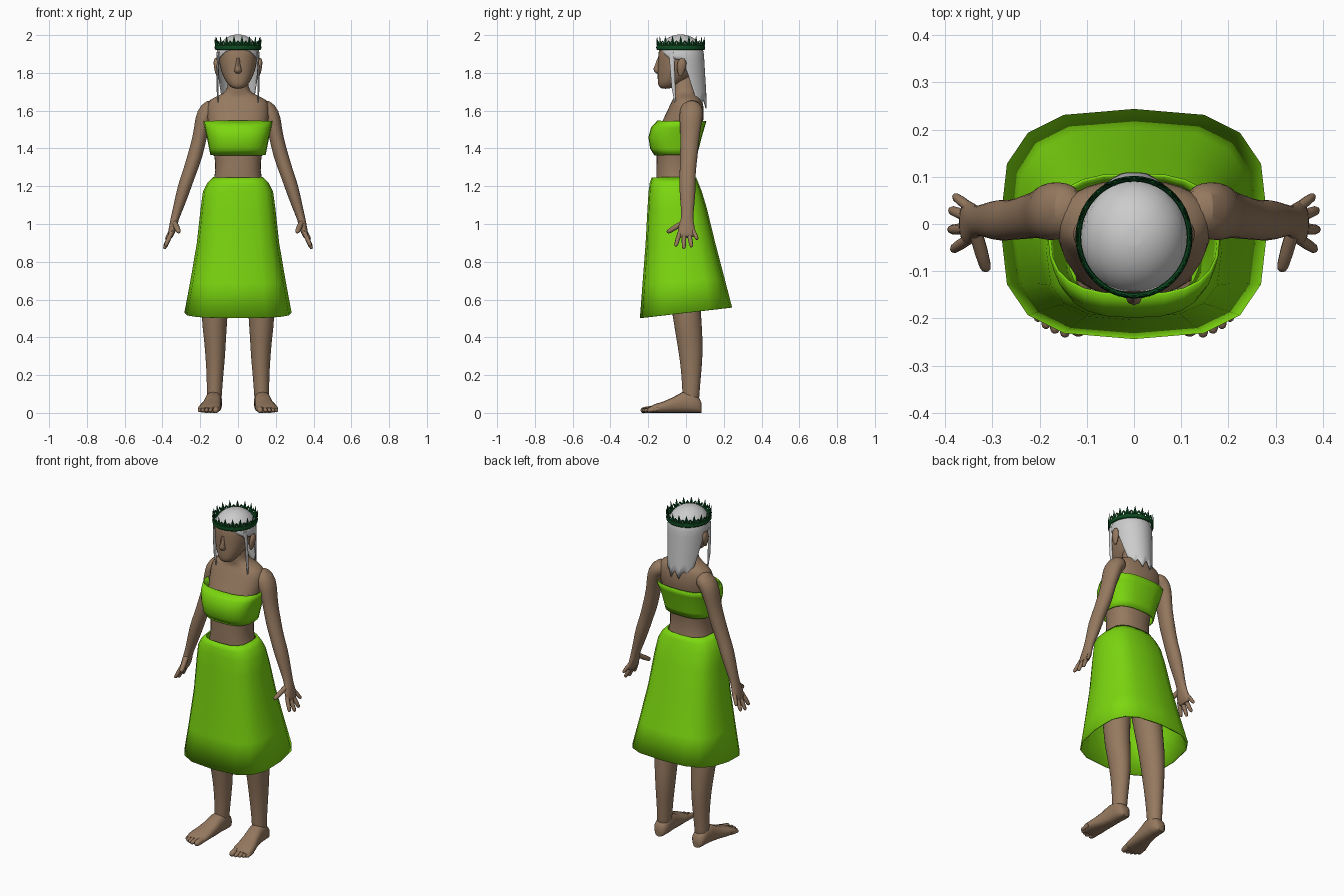
import bpy, bmesh, math
from mathutils import Vector

X, Y, Z = Vector((1, 0, 0)), Vector((0, 1, 0)), Vector((0, 0, 1))


def material(name, rgb):
    m = bpy.data.materials.new(name)
    m.diffuse_color = (*rgb, 1)
    return m


SKIN = material("skin", (0.30, 0.19, 0.115))
CLOTH = material("lime_cloth", (0.20, 0.68, 0.005))
LEAF = material("dark_leaf", (0.004, 0.07, 0.015))


def finish(name, bm, mat=None, mirror=False, thick=0, sub=0, angle=50):
    bmesh.ops.recalc_face_normals(bm, faces=bm.faces)
    me = bpy.data.meshes.new(name)
    bm.to_mesh(me)
    bm.free()
    me.shade_smooth()
    me.set_sharp_from_angle(angle=math.radians(angle))
    ob = bpy.data.objects.new(name, me)
    bpy.context.collection.objects.link(ob)
    if mat:
        me.materials.append(mat)
    if sub:
        ob.modifiers.new("smooth", 'SUBSURF').levels = sub
        ob.modifiers["smooth"].render_levels = sub
    if thick:
        s = ob.modifiers.new("thickness", 'SOLIDIFY')
        s.thickness, s.offset = thick, 0
    if mirror:
        ob.modifiers.new("mirror", 'MIRROR')
    return ob


def ring(c, u, v, ru, rv, n=16, p=2):
    """Superellipse cross-section."""
    pts = []
    for k in range(n):
        a = 2 * math.pi * k / n
        s, t = math.cos(a), math.sin(a)
        pts.append(c + u * ru * math.copysign(abs(s) ** (2 / p), s)
                   + v * rv * math.copysign(abs(t) ** (2 / p), t))
    return pts


def skin_rings(bm, rings, caps=True):
    rows = [[bm.verts.new(p) for p in r] for r in rings]
    n = len(rows[0])
    for a, b in zip(rows, rows[1:]):
        for k in range(n):
            bm.faces.new((a[k], a[(k + 1) % n], b[(k + 1) % n], b[k]))
    if caps:
        bm.faces.new(rows[0])
        bm.faces.new(rows[-1])


def stack(name, rows, mat, n=16, p=2, caps=True, **kw):
    """Rows (z, half width, front y, back y, hem tilt) stacked upward."""
    bm, rings = bmesh.new(), []
    for z, rx, yf, yb, *tilt in rows:
        r = ring(Vector((0, (yf + yb) / 2, z)), X, Y, rx, (yb - yf) / 2, n, p)
        for q in r:
            q.z += (tilt[0] if tilt else 0) * q.y
        rings.append(r)
    skin_rings(bm, rings, caps)
    return finish(name, bm, mat, **kw)


def tubes(name, paths, mat, ref=Y, n=12, **kw):
    """Paths of (x, y, z, radius along ref, other radius)."""
    bm = bmesh.new()
    for path in paths:
        c = [Vector(r[:3]) for r in path]
        rings = []
        for i, r in enumerate(path):
            t = (c[min(i + 1, len(c) - 1)] - c[max(i - 1, 0)]).normalized()
            u = (ref - t * ref.dot(t)).normalized()
            rings.append(ring(c[i], u, t.cross(u), r[3], r[4], n))
        skin_rings(bm, rings)
    return finish(name, bm, mat, **kw)


def digit(a, b, r):
    """Finger or toe: tapered tube with a rounded tip."""
    a, b = Vector(a), Vector(b)
    return [(*a.lerp(b, t), r * s, r * s)
            for t, s in ((0, 1), (0.5, 0.98), (0.85, 0.85), (0.96, 0.6), (1, 0.25))]


# Torso and neck
stack("torso", [
    (0.93, 0.12, -0.10, 0.05), (0.97, 0.16, -0.13, 0.075), (1.08, 0.172, -0.155, 0.085),
    (1.2, 0.14, -0.16, 0.06), (1.28, 0.117, -0.16, 0.045), (1.38, 0.13, -0.155, 0.05),
    (1.47, 0.15, -0.165, 0.075), (1.54, 0.165, -0.13, 0.095), (1.60, 0.17, -0.10, 0.098),
    (1.645, 0.165, -0.08, 0.09), (1.67, 0.135, -0.065, 0.08), (1.69, 0.075, -0.066, 0.062),
    (1.72, 0.054, -0.072, 0.05), (1.80, 0.054, -0.07, 0.05)], SKIN, p=2.3, sub=1)

# Arms
tubes("arm", [[
    (0.11, 0.03, 1.615, 0.045, 0.04), (0.145, 0.03, 1.615, 0.06, 0.052),
    (0.175, 0.027, 1.58, 0.064, 0.05), (0.19, 0.024, 1.52, 0.058, 0.042),
    (0.205, 0.02, 1.45, 0.05, 0.037), (0.227, 0.015, 1.36, 0.048, 0.041),
    (0.258, 0.008, 1.27, 0.042, 0.036), (0.283, 0.008, 1.2, 0.046, 0.037),
    (0.312, 0.008, 1.1, 0.037, 0.029), (0.335, 0.007, 1.03, 0.03, 0.022),
    (0.343, 0.003, 0.99, 0.043, 0.021), (0.354, 0.003, 0.95, 0.05, 0.018),
    (0.361, 0.004, 0.925, 0.042, 0.012)]], SKIN, n=16, mirror=True, sub=1)

# Fingers and thumb
tubes("fingers", [
    digit((0.352, -0.033, 0.955), (0.385, -0.055, 0.882), 0.012),
    digit((0.354, -0.01, 0.95), (0.391, -0.012, 0.868), 0.012),
    digit((0.354, 0.016, 0.95), (0.389, 0.03, 0.877), 0.012),
    digit((0.35, 0.036, 0.97), (0.381, 0.06, 0.918), 0.011),
    digit((0.335, -0.02, 1.005), (0.312, -0.1, 0.955), 0.015)], SKIN, n=8, mirror=True)

# Legs
tubes("leg", [[
    (0.09, -0.03, 1.06, 0.10, 0.085), (0.10, -0.03, 0.9, 0.10, 0.088),
    (0.11, -0.02, 0.75, 0.09, 0.08), (0.12, -0.005, 0.6, 0.08, 0.072),
    (0.125, 0.007, 0.5, 0.076, 0.07), (0.122, 0.018, 0.4, 0.071, 0.06),
    (0.12, 0.027, 0.3, 0.063, 0.053), (0.122, 0.028, 0.2, 0.053, 0.045),
    (0.125, 0.026, 0.1, 0.045, 0.04), (0.127, 0.026, 0.03, 0.045, 0.04)]],
    SKIN, n=16, mirror=True, sub=1)

# Feet: rows (y, centre x, half width, height)
bm = bmesh.new()
skin_rings(bm, [ring(Vector((cx, y, h / 2)), X, Z, w, h / 2, 16, 2.6) for y, cx, w, h in (
    (0.083, 0.127, 0.022, 0.05), (0.07, 0.127, 0.037, 0.08), (0.03, 0.127, 0.043, 0.11),
    (-0.02, 0.131, 0.044, 0.11), (-0.07, 0.137, 0.049, 0.082), (-0.12, 0.146, 0.056, 0.06),
    (-0.17, 0.152, 0.06, 0.045), (-0.2, 0.154, 0.054, 0.028))])
finish("foot", bm, SKIN, mirror=True)

# Toes
tubes("toes", [digit((x, y + 0.06, 0.02), (x + 0.004, y, 0.012), r) for x, y, r in (
    (0.115, -0.238, 0.018), (0.143, -0.24, 0.0125), (0.164, -0.232, 0.012),
    (0.183, -0.222, 0.0115), (0.2, -0.207, 0.011))], SKIN, ref=X, n=8, mirror=True)

# Head, nose and ears
stack("head", [
    (1.715, 0.025, -0.135, -0.085), (1.735, 0.053, -0.15, -0.04), (1.77, 0.075, -0.152, 0.02),
    (1.81, 0.092, -0.152, 0.06), (1.86, 0.103, -0.150, 0.08), (1.91, 0.105, -0.15, 0.083),
    (1.95, 0.096, -0.135, 0.07), (1.98, 0.065, -0.10, 0.04), (1.99, 0.03, -0.06, 0.0)],
    SKIN, p=2.2, sub=1)
stack("nose", [
    (1.797, 0.012, -0.157, -0.13), (1.808, 0.02, -0.168, -0.13), (1.82, 0.018, -0.173, -0.13),
    (1.845, 0.012, -0.163, -0.13), (1.88, 0.01, -0.15, -0.13)], SKIN, n=8)
tubes("ear", [[(0.108, -0.03, 1.785, 0.008, 0.006), (0.111, -0.028, 1.805, 0.018, 0.011),
               (0.114, -0.024, 1.835, 0.025, 0.014), (0.117, -0.02, 1.86, 0.022, 0.012),
               (0.118, -0.018, 1.877, 0.009, 0.006)]], SKIN, mirror=True)

# Hair: dome that falls to a jagged hem at the back
HEM = [(0, 1.93), (35, 1.915), (62, 1.875), (92, 1.87), (102, 1.82), (115, 1.72),
       (124, 1.66), (181, 1.655)]


def hem(deg):
    for (a, za), (b, zb) in zip(HEM, HEM[1:]):
        if deg <= b:
            return za + (zb - za) * (deg - a) / (b - a)


def hair_point(k, z, n):
    a = 2 * math.pi * k / n
    f = math.sqrt(max(0, 1 - ((z - 1.89) / 0.111) ** 2)) if z > 1.89 else 1
    drop = max(0, 1.89 - z) / 0.27
    return Vector((math.sin(a) * f * (0.112 - 0.014 * drop),
                   -0.028 + 0.016 * drop - math.cos(a) * f * 0.121, z))


N, STEPS, rows = 48, 12, []
for j in range(STEPS + 1):
    row = []
    for k in range(N):
        deg = abs((360 * k / N + 180) % 360 - 180)
        low = hem(deg) - ((0, 0.02, 0.045, 0.015)[k % 4] if deg > 120 else 0)
        t = j / STEPS
        z = low + (2.0 - low) * math.sin(t * math.pi / 2)
        row.append(hair_point(k, z, N))
    rows.append(row)
bm = bmesh.new()
skin_rings(bm, rows, caps=False)
bm.verts.ensure_lookup_table()
bm.faces.new(bm.verts[-N:])
finish("hair", bm, thick=0.005)

# Thin locks in front of the ears
tubes("hair_lock", [[(0.102, -0.075, 1.91, 0.016, 0.006), (0.108, -0.072, 1.82, 0.012, 0.006),
                     (0.108, -0.066, 1.72, 0.010, 0.006), (0.105, -0.055, 1.625, 0.002, 0.002)]],
      None, n=8, mirror=True)

# Leaf crown: band plus fans of three leaves
bm = bmesh.new()
loops = []
for i in range(9):
    a = 2 * math.pi * i / 8
    r, z = 0.006 * math.cos(a), 1.935 + 0.014 * math.sin(a)
    loops.append(ring(Vector((0, -0.028, z)), X, Y, 0.118 + r, 0.124 + r, 40))
skin_rings(bm, loops, caps=False)
bmesh.ops.remove_doubles(bm, verts=bm.verts, dist=1e-5)
for i in range(18):
    a = 2 * math.pi * (i + 0.5) / 18
    out, side = Vector((math.sin(a), -math.cos(a), 0)), Vector((math.cos(a), math.sin(a), 0))
    base = Vector((0.118 * out.x, -0.028 + 0.124 * out.y, 1.935))
    for lean, length in ((-0.55, 0.045), (0, 0.062), (0.55, 0.045)):
        up = Z * math.cos(lean) + side * math.sin(lean) + out * 0.06
        across = side * math.cos(lean) - Z * math.sin(lean)
        mid = base + up * length * 0.5
        tip, root = bm.verts.new(base + up * length), bm.verts.new(base)
        belt = [bm.verts.new(mid + d) for d in
                (across * 0.008, out * 0.004, across * -0.008, out * -0.004)]
        for k in range(4):
            bm.faces.new((belt[k], belt[(k + 1) % 4], tip))
            bm.faces.new((belt[(k + 1) % 4], belt[k], root))
finish("leaf_crown", bm, LEAF, angle=30)

# Strapless top
stack("bandeau_top", [
    (1.365, 0.143, -0.165, 0.055), (1.40, 0.15, -0.187, 0.065), (1.46, 0.162, -0.196, 0.08),
    (1.51, 0.173, -0.182, 0.095), (1.545, 0.18, -0.15, 0.105)],
    CLOTH, n=24, p=2.7, caps=False, thick=0.006)

# Flared skirt, hem higher at the back
stack("skirt", [
    (0.53, 0.28, -0.24, 0.24, 0.115), (0.7, 0.248, -0.226, 0.2, 0.06),
    (0.9, 0.214, -0.21, 0.15, 0.02), (1.08, 0.194, -0.2, 0.107), (1.17, 0.182, -0.194, 0.08),
    (1.215, 0.16, -0.188, 0.062), (1.245, 0.13, -0.178, 0.05)],
    CLOTH, n=16, p=3, caps=False, thick=0.008)
